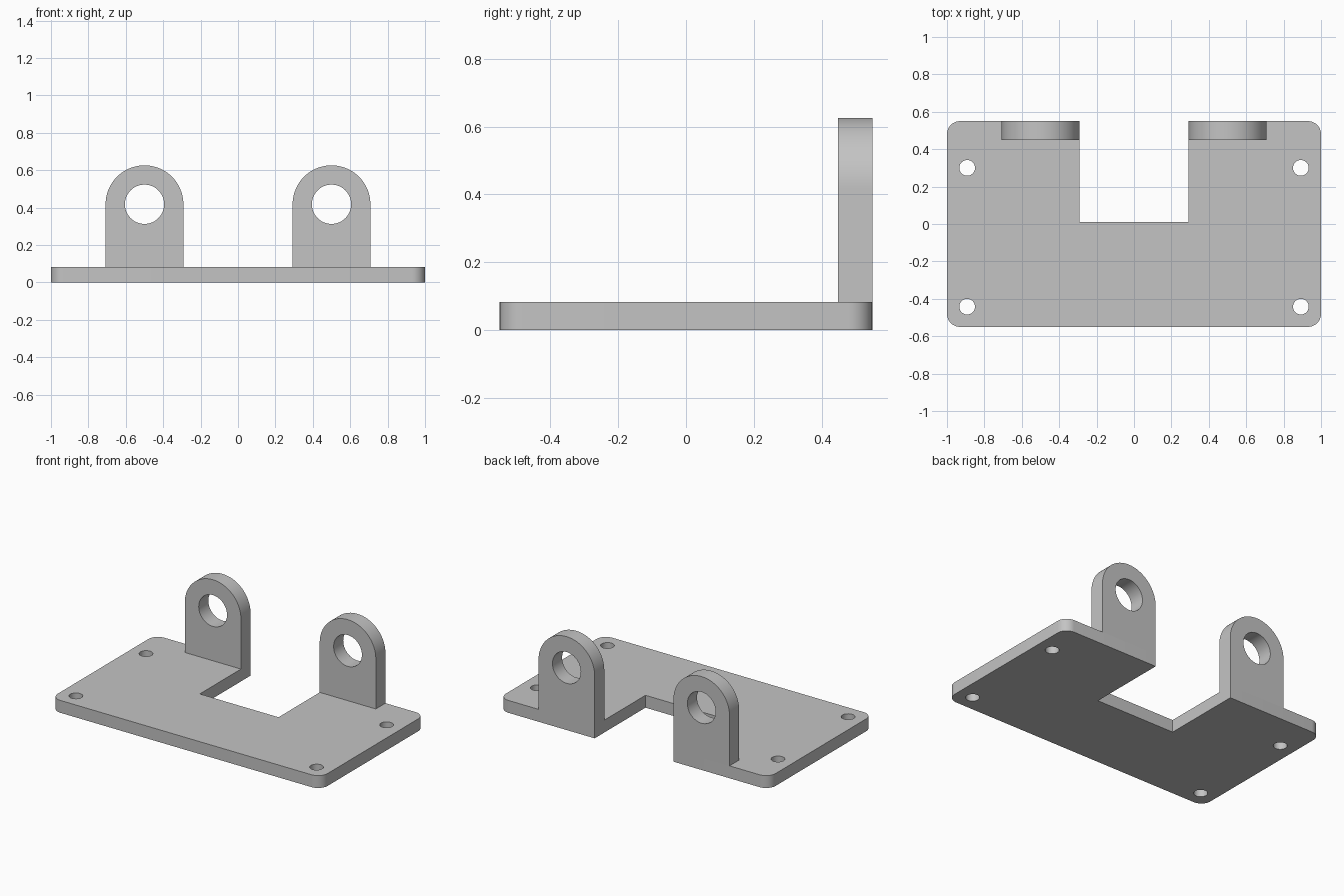
import bpy
import bmesh
from math import pi, sin, cos, radians
from mathutils import Matrix

cube = bpy.data.objects.get("Cube")
if cube:
    bpy.data.objects.remove(cube, do_unlink=True)

# Main dimensions
HALF_X, HALF_Y, THICK = 1.0, 0.55, 0.083
CORNER = 0.07
NOTCH_X, NOTCH_Y = 0.292, 0.012
HOLE_X, HOLE_R = 0.892, 0.042
LUG_X, LUG_R, LUG_DEPTH = 0.5, 0.208, 0.102
BORE_Z, BORE_R = 0.418, 0.105

GREY = (0.55, 0.55, 0.55, 1.0)
metal = bpy.data.materials.new("plain grey")
metal.use_nodes = True
metal.diffuse_color = GREY
metal.node_tree.nodes["Principled BSDF"].inputs["Base Color"].default_value = GREY


def arc(cx, cy, r, start, end, steps):
    """Points along an arc, angles in degrees."""
    angles = [radians(start + (end - start) * i / steps) for i in range(steps + 1)]
    return [(cx + r * cos(a), cy + r * sin(a)) for a in angles]


def circle(cx, cy, r, steps=48):
    return arc(cx, cy, r, 0, 360, steps)[:-1]


def extruded_part(name, loops, depth, matrix):
    """Extrude an outline with holes into a solid mesh object."""
    curve = bpy.data.curves.new(name, "CURVE")
    curve.dimensions = "2D"
    curve.fill_mode = "BOTH"
    curve.extrude = depth / 2
    for loop in loops:
        spline = curve.splines.new("POLY")
        spline.points.add(len(loop) - 1)
        for point, (x, y) in zip(spline.points, loop):
            point.co = (x, y, 0, 1)
        spline.use_cyclic_u = True
    source = bpy.data.objects.new(name + " outline", curve)
    bpy.context.collection.objects.link(source)
    bpy.context.view_layer.update()
    graph = bpy.context.evaluated_depsgraph_get()
    mesh = bpy.data.meshes.new_from_object(source.evaluated_get(graph))
    bpy.data.objects.remove(source, do_unlink=True)
    bpy.data.curves.remove(curve)

    bm = bmesh.new()
    bm.from_mesh(mesh)
    bmesh.ops.remove_doubles(bm, verts=bm.verts, dist=0.0001)
    bmesh.ops.transform(bm, matrix=matrix, verts=bm.verts)
    bmesh.ops.recalc_face_normals(bm, faces=bm.faces)
    for face in bm.faces:
        face.smooth = True
        face.material_index = 0
    bm.to_mesh(mesh)
    bm.free()
    mesh.set_sharp_from_angle(angle=radians(30))
    mesh.materials.clear()
    mesh.materials.append(metal)
    mesh.name = name
    part = bpy.data.objects.new(name, mesh)
    bpy.context.collection.objects.link(part)
    return part


# Base plate: rounded rectangle with a rear notch and four screw holes
cx, cy = HALF_X - CORNER, HALF_Y - CORNER
plate = (arc(-cx, -cy, CORNER, 180, 270, 10)
         + arc(cx, -cy, CORNER, 270, 360, 10)
         + arc(cx, cy, CORNER, 0, 90, 10)
         + [(NOTCH_X, HALF_Y), (NOTCH_X, NOTCH_Y),
            (-NOTCH_X, NOTCH_Y), (-NOTCH_X, HALF_Y)]
         + arc(-cx, cy, CORNER, 90, 180, 10))
screw_holes = [circle(sx * HOLE_X, y, HOLE_R, 32)
               for sx in (-1, 1) for y in (-0.442, 0.3)]
extruded_part("base_plate", [plate] + screw_holes, THICK,
              Matrix.Translation((0, 0, THICK / 2)))

# Upright lugs: round-topped tabs with a bore, flush with the rear edge
upright = (Matrix.Translation((0, HALF_Y - LUG_DEPTH / 2, 0))
           @ Matrix.Rotation(pi / 2, 4, "X"))
for side, x in (("right", -LUG_X), ("left", LUG_X)):
    tab = ([(x - LUG_R, THICK), (x + LUG_R, THICK)]
           + arc(x, BORE_Z, LUG_R, 0, 180, 40))
    extruded_part(side + "_lug", [tab, circle(x, BORE_Z, BORE_R)],
                  LUG_DEPTH, upright)
